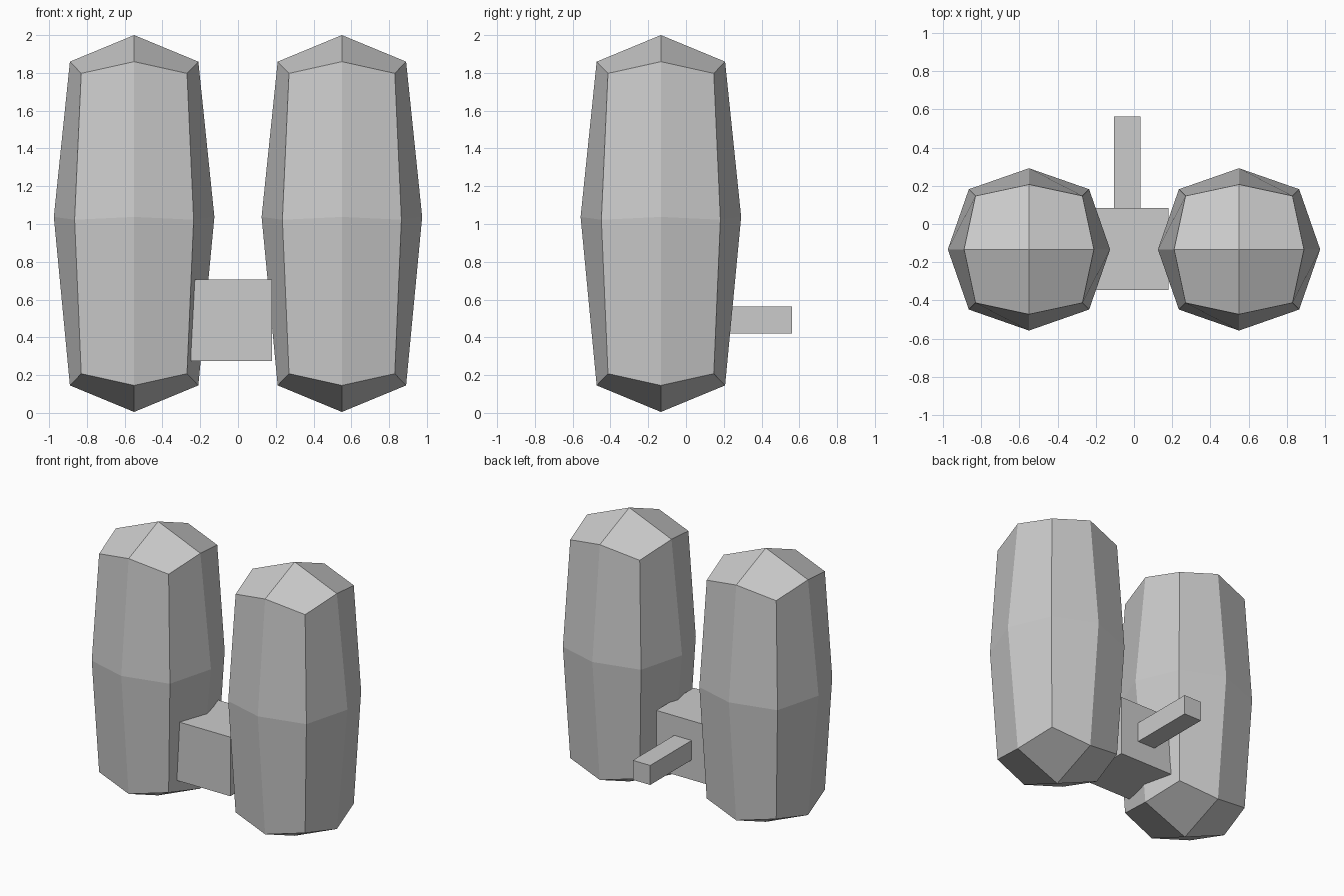
import bpy, bmesh
from mathutils import Vector

if "Cube" in bpy.data.objects:
    bpy.data.objects.remove(bpy.data.objects["Cube"])


def make_object(name, bm, location):
    mesh = bpy.data.meshes.new(name)
    bmesh.ops.recalc_face_normals(bm, faces=bm.faces[:])
    bm.to_mesh(mesh)
    bm.free()
    obj = bpy.data.objects.new(name, mesh)
    obj.location = location
    bpy.context.collection.objects.link(obj)
    return obj


def box(name, low, high):
    low, high = Vector(low), Vector(high)
    bm = bmesh.new()
    bmesh.ops.create_cube(bm, size=1)
    bmesh.ops.scale(bm, vec=high - low, verts=bm.verts[:])
    return make_object(name, bm, (low + high) / 2)


def tank(name, x):
    # Once-subdivided cube, rounded by kind of point: (sideways, vertical) reach
    reach = {(0, 1): (0, 0.9975), (1, 1): (0.34, 0.857), (2, 1): (0.28, 0.795),
             (1, 0): (0.425, 0), (2, 0): (0.315, 0)}
    bm = bmesh.new()
    bmesh.ops.create_cube(bm, size=2)
    bmesh.ops.subdivide_edges(bm, edges=bm.edges[:], cuts=1, use_grid_fill=True)
    for v in bm.verts:
        sx, sy, sz = (round(c) for c in v.co)
        side, up = reach[(abs(sx) + abs(sy), abs(sz))]
        v.co = (sx * side, sy * side, sz * up)
        # The waist sits slightly above the middle
        if sz == 0:
            v.co.z = 0.035 if abs(sx) + abs(sy) == 1 else 0.02
    return make_object(name, bm, (x, -0.133, 1.0025))


# Twin tanks
for side, x in (("left", -0.55), ("right", 0.55)):
    tank(side + "_tank", x)

# Block joining the tanks
box("connector_block", (-0.25, -0.345, 0.275), (0.18, 0.085, 0.705))

# Rod sticking out of the back
box("rear_rod", (-0.105, 0.08, 0.42), (0.035, 0.562, 0.562))
